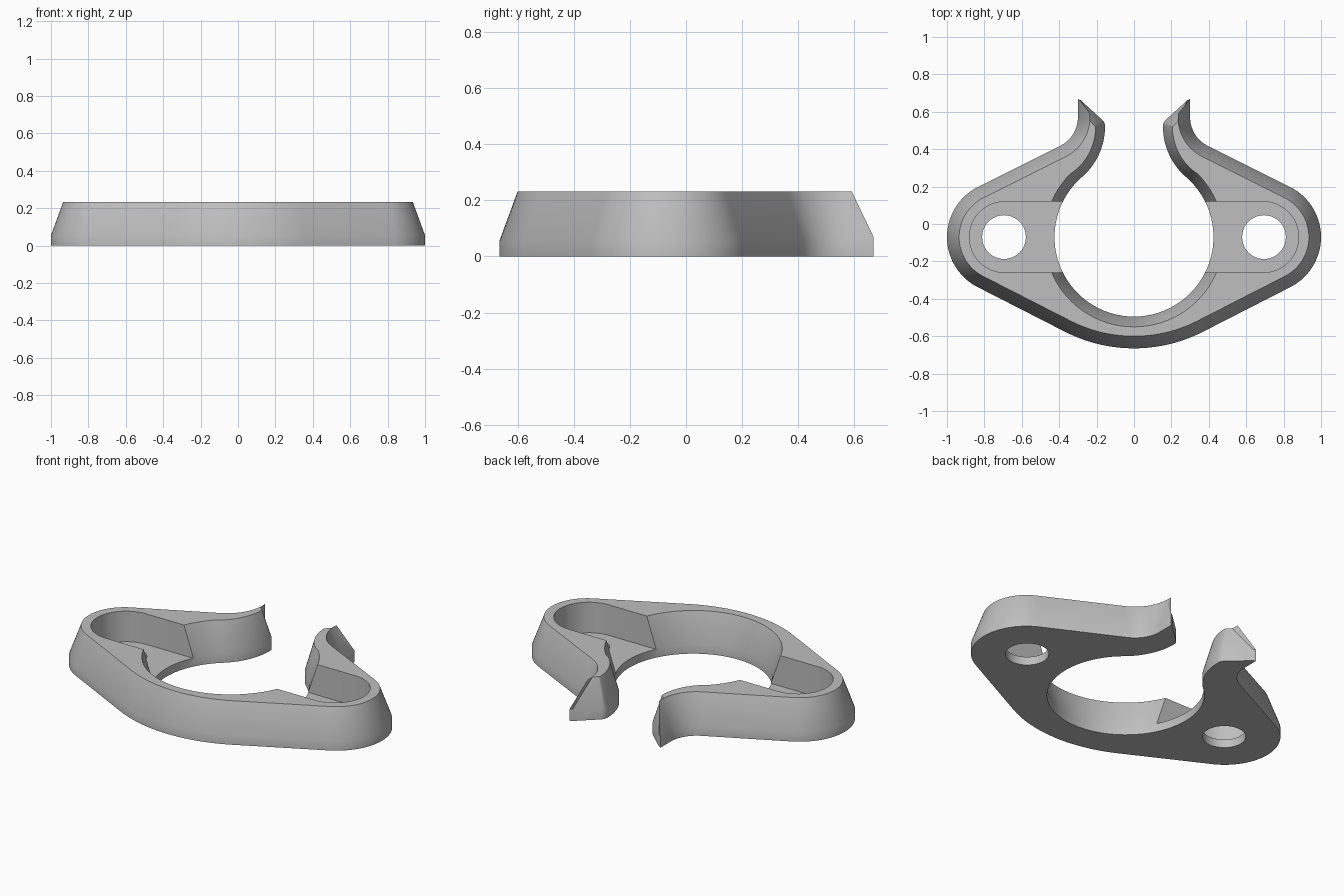
import bpy, bmesh, math

if "Cube" in bpy.data.objects:
    bpy.data.objects.remove(bpy.data.objects["Cube"])

grey = bpy.data.materials.new("plain grey")
grey.use_nodes = True
COLOR = (0.52, 0.52, 0.52, 1)
grey.diffuse_color = COLOR
grey.node_tree.nodes["Principled BSDF"].inputs["Base Color"].default_value = COLOR

HEIGHT, RIM, FLOOR = 0.232, 0.055, 0.05
CY = -0.07                       # centre line of the bore and the ears
SLOPE = math.degrees(math.atan2(2, 1))


def arc(cx, cy, r, a0, a1, n):
    pts = []
    for i in range(n + 1):
        a = math.radians(a0 + (a1 - a0) * i / n)
        pts.append((cx + r * math.cos(a), cy + r * math.sin(a)))
    return pts


def pair(cx, cy, r_low, r_top, a0, a1, n, a1_top=None, z=RIM):
    """Matching arcs of the base and top outlines."""
    low = arc(cx, cy, r_low, a0, a1, n)
    top = arc(cx, cy, r_top, a0, a1 if a1_top is None else a1_top, n)
    return [(l, t, z) for l, t in zip(low, top)]


def make_object(name, bm):
    bmesh.ops.recalc_face_normals(bm, faces=bm.faces)
    mesh = bpy.data.meshes.new(name)
    bm.to_mesh(mesh)
    bm.free()
    mesh.materials.append(grey)
    ob = bpy.data.objects.new(name, mesh)
    bpy.context.collection.objects.link(ob)
    return ob


def prism(name, pts, z0, z1):
    bm = bmesh.new()
    low = [bm.verts.new((x, y, z0)) for x, y in pts]
    top = [bm.verts.new((x, y, z1)) for x, y in pts]
    n = len(pts)
    bm.faces.new(low[::-1])
    bm.faces.new(top)
    for i in range(n):
        j = (i + 1) % n
        bm.faces.new((low[i], low[j], top[j], top[i]))
    return make_object(name, bm)


# Right half of the outline: front edge, ear, neck, hooked tip, jaw, bore
jaw_angle = math.degrees(math.atan2(0.59, 0.51))
half = pair(0, 0.145, 0.81, 0.745, -90, -SLOPE, 10)
half += pair(0.70, CY, 0.30, 0.235, -SLOPE, SLOPE, 28)
half += pair(0.47, 0.57, 0.17, 0.235, 180 + SLOPE, 180, 10, a1_top=175)
half += [((0.30, 0.668), half[-1][1], 0.07),
         ((0.285, 0.662), (0.234, 0.547), 0.07),
         ((0.166, 0.553), (0.212, 0.526), 0.07),
         ((0.157, 0.540), (0.207, 0.522), 0.065)]
half += pair(0.51, 0.52, 0.355, 0.305, 180, 180 + jaw_angle, 12)
half += pair(0, CY, 0.425, 0.48, jaw_angle, -90, 32)[1:]
outline = half + [((-l[0], l[1]), (-t[0], t[1]), z) for l, t, z in half[-2:0:-1]]

# Clip body: upright foot, then walls tapering to the top
bm = bmesh.new()
rings = [[bm.verts.new((*l, 0)) for l, t, z in outline],
         [bm.verts.new((*l, z)) for l, t, z in outline],
         [bm.verts.new((*t, HEIGHT)) for l, t, z in outline]]
count = len(outline)
for a, b in zip(rings, rings[1:]):
    for i in range(count):
        j = (i + 1) % count
        bm.faces.new((a[i], a[j], b[j], b[i]))
bm.faces.new(rings[0][::-1])
bm.faces.new(rings[2])
bmesh.ops.remove_doubles(bm, verts=bm.verts, dist=0.0005)
clip = make_object("clip_body", bm)

# Recessed pocket and screw hole in each ear
slot = [(0.30, CY - 0.19)] + arc(0.69, CY, 0.19, -90, 90, 24) + [(0.30, CY + 0.19)]
hole = arc(0.695, CY, 0.117, 0, 360, 40)[:-1]
bpy.context.view_layer.objects.active = clip
for side, sx in (("left", 1), ("right", -1)):
    for part, pts, z0 in (("pocket", slot, FLOOR), ("screw_hole", hole, -0.1)):
        cutter = prism(side + "_" + part, [(sx * x, y) for x, y in pts], z0, 0.4)
        cutter.hide_render = True
        mod = clip.modifiers.new(cutter.name, "BOOLEAN")
        mod.operation = "DIFFERENCE"
        mod.solver = "EXACT"
        mod.object = cutter
        bpy.ops.object.modifier_apply(modifier=mod.name)
        bpy.data.objects.remove(cutter)

bpy.ops.object.select_all(action="DESELECT")
clip.select_set(True)
bpy.ops.object.shade_smooth_by_angle(angle=math.radians(30))
